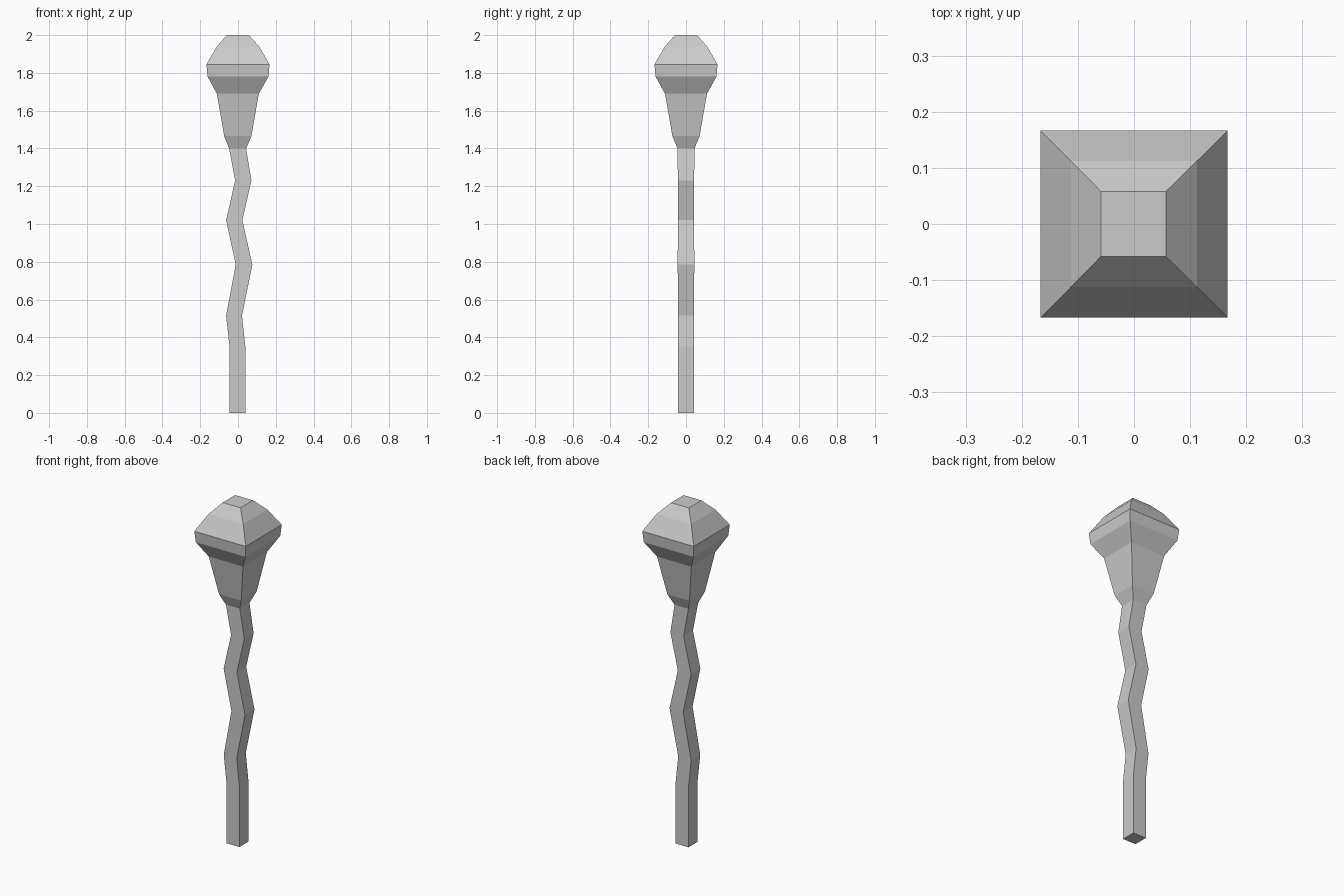
import bpy, bmesh

if "Cube" in bpy.data.objects:
    bpy.data.objects.remove(bpy.data.objects["Cube"])


def loft(name, rings):
    """Skin square rings (z, centre x, half width), stacked upwards, and cap both ends."""
    bm = bmesh.new()
    loops = []
    for z, cx, h in rings:
        loops.append([bm.verts.new((cx + sx * h, sy * h, z))
                      for sx, sy in ((-1, -1), (1, -1), (1, 1), (-1, 1))])
    for low, high in zip(loops, loops[1:]):
        for i in range(4):
            j = (i + 1) % 4
            bm.faces.new((low[i], low[j], high[j], high[i]))
    bm.faces.new(loops[0][::-1])
    bm.faces.new(loops[-1])
    mesh = bpy.data.meshes.new(name)
    bm.to_mesh(mesh)
    bm.free()
    obj = bpy.data.objects.new(name, mesh)
    bpy.context.collection.objects.link(obj)
    return obj


# One continuous square club: straight grip, zigzag shaft, flared head
loft("club", [
    # grip
    (0.00, -0.003, 0.042),
    (0.35, -0.003, 0.042),
    # zigzag shaft
    (0.515, -0.021, 0.042),
    (0.785, 0.032, 0.044),
    (1.02, -0.020, 0.043),
    (1.23, 0.028, 0.043),
    (1.40, -0.002, 0.045),
    # flared head
    (1.465, -0.001, 0.072),
    (1.69, -0.001, 0.111),
    (1.78, 0.0, 0.161),
    (1.845, 0.0, 0.167),
    (1.94, 0.0, 0.112),
    (2.00, -0.001, 0.058),
])
